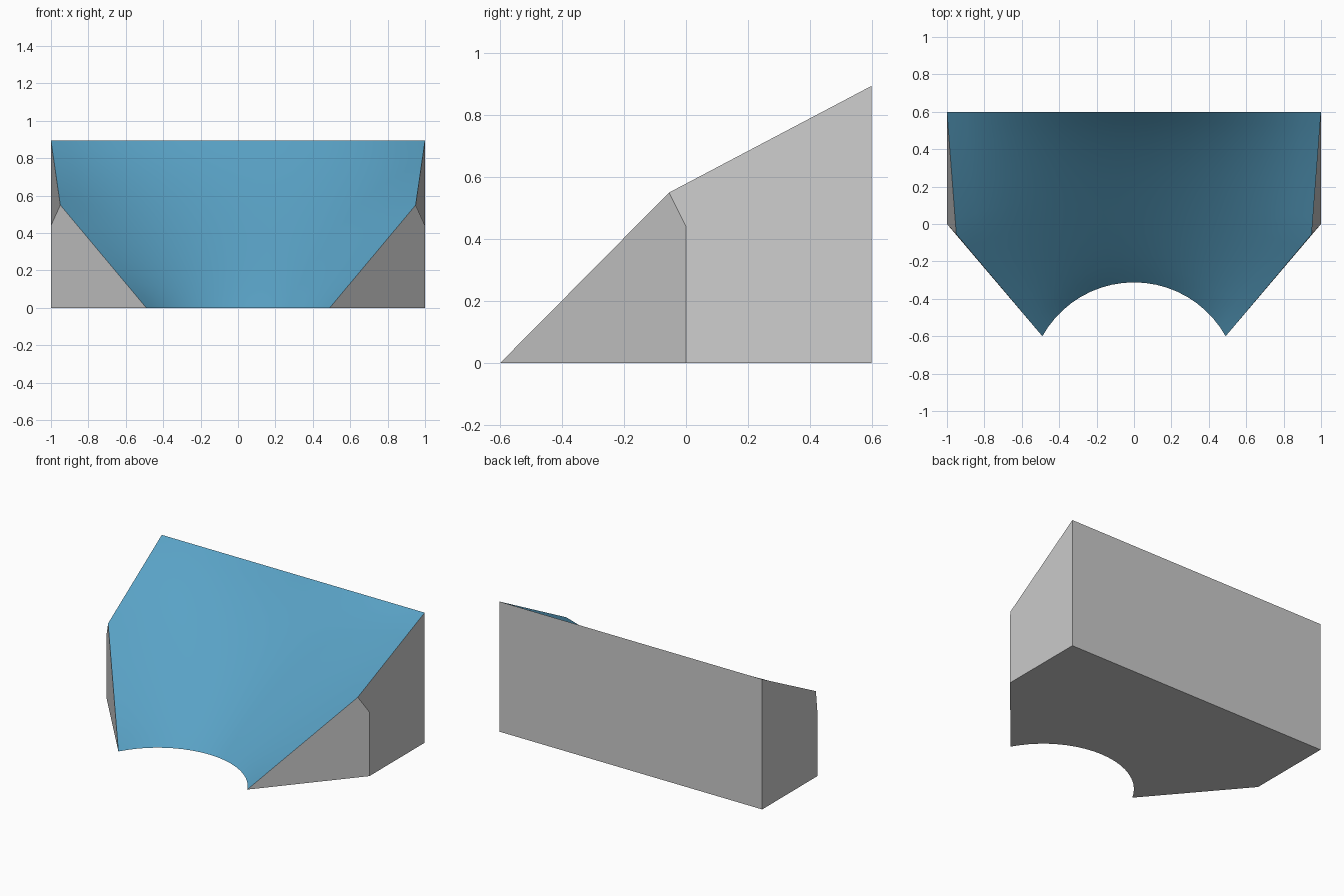
import bpy, bmesh
from math import sin, cos, asin
from mathutils import Vector

if "Cube" in bpy.data.objects:
    bpy.data.objects.remove(bpy.data.objects["Cube"])

NU, NV = 20, 16          # grid across / up the slope
DISH = 0.09              # extra depth in the middle of the slope
TIP = Vector((0.49, -0.60, 0.0))
PEAK = Vector((0.95, -0.055, 0.55))
BACK = Vector((1.0, 0.60, 0.895))
SAG = 0.288
R = (TIP.x ** 2 + SAG ** 2) / (2 * SAG)
HALF = asin(TIP.x / R)


def mirror(v):
    return Vector((-v.x, v.y, v.z))


def arc(u):
    a = HALF * (2 * u - 1)
    return Vector((R * sin(a), TIP.y + SAG - R + R * cos(a), 0))


def side(t):
    return TIP.lerp(PEAK, t * 2) if t <= 0.5 else PEAK.lerp(BACK, t * 2 - 1)


def finish(name, bm, smooth):
    bmesh.ops.remove_doubles(bm, verts=bm.verts, dist=1e-5)
    me = bpy.data.meshes.new(name)
    bm.to_mesh(me)
    bm.free()
    ob = bpy.data.objects.new(name, me)
    bpy.context.collection.objects.link(ob)
    if smooth:
        me.shade_smooth()
    return ob


# Blue dished slope: patch from the front arc up to the straight back edge
bm = bmesh.new()
grid = []
for j in range(NV + 1):
    t = j / NV
    s = side(t)
    row = []
    for i in range(NU + 1):
        u = i / NU
        bulge = arc(u) - mirror(TIP).lerp(TIP, u)
        row.append(bm.verts.new(mirror(s).lerp(s, u) + bulge * (1 - t)))
    grid.append(row)
for j in range(NV):
    for i in range(NU):
        bm.faces.new((grid[j][i], grid[j][i + 1], grid[j + 1][i + 1], grid[j + 1][i]))
# relax the inside like a stretched skin, rim held still, then dish it
inner = [v for row in grid[1:-1] for v in row[1:-1]]
for _ in range(250):
    bmesh.ops.smooth_vert(bm, verts=inner, factor=0.5,
                          use_axis_x=True, use_axis_y=True, use_axis_z=True)
for j in range(1, NV):
    for i in range(1, NU):
        t, u = j / NV, i / NU
        depth = DISH * 16 * t * (1 - t) * u * (1 - u)
        grid[j][i].co += Vector((0, 0.7, -0.7)) * depth
slope = finish("dished_slope", bm, True)
blue = bpy.data.materials.new("slope_blue")
blue.diffuse_color = (0.10, 0.36, 0.56, 1)
blue.use_nodes = True
blue.node_tree.nodes["Principled BSDF"].inputs["Base Color"].default_value = blue.diffuse_color
slope.data.materials.append(blue)

# Grey block: walls and underside
bm = bmesh.new()


def face(points):
    bm.faces.new([bm.verts.new(p) for p in points])


corner, shoulder = Vector((1, 0, 0)), Vector((1, 0, 0.44))
foot = Vector((1, 0.6, 0))
walls = [
    [TIP, corner, shoulder, PEAK],           # angled front wall
    [corner, foot, BACK, PEAK, shoulder],    # side wall
]
for w in walls:
    face(w)
    face([mirror(p) for p in reversed(w)])
face([foot, mirror(foot), mirror(BACK), BACK])
curve = [arc(i / NU) for i in range(NU + 1)]
face([mirror(corner), mirror(foot), foot, corner] + curve[::-1])
finish("block_body", bm, False)
